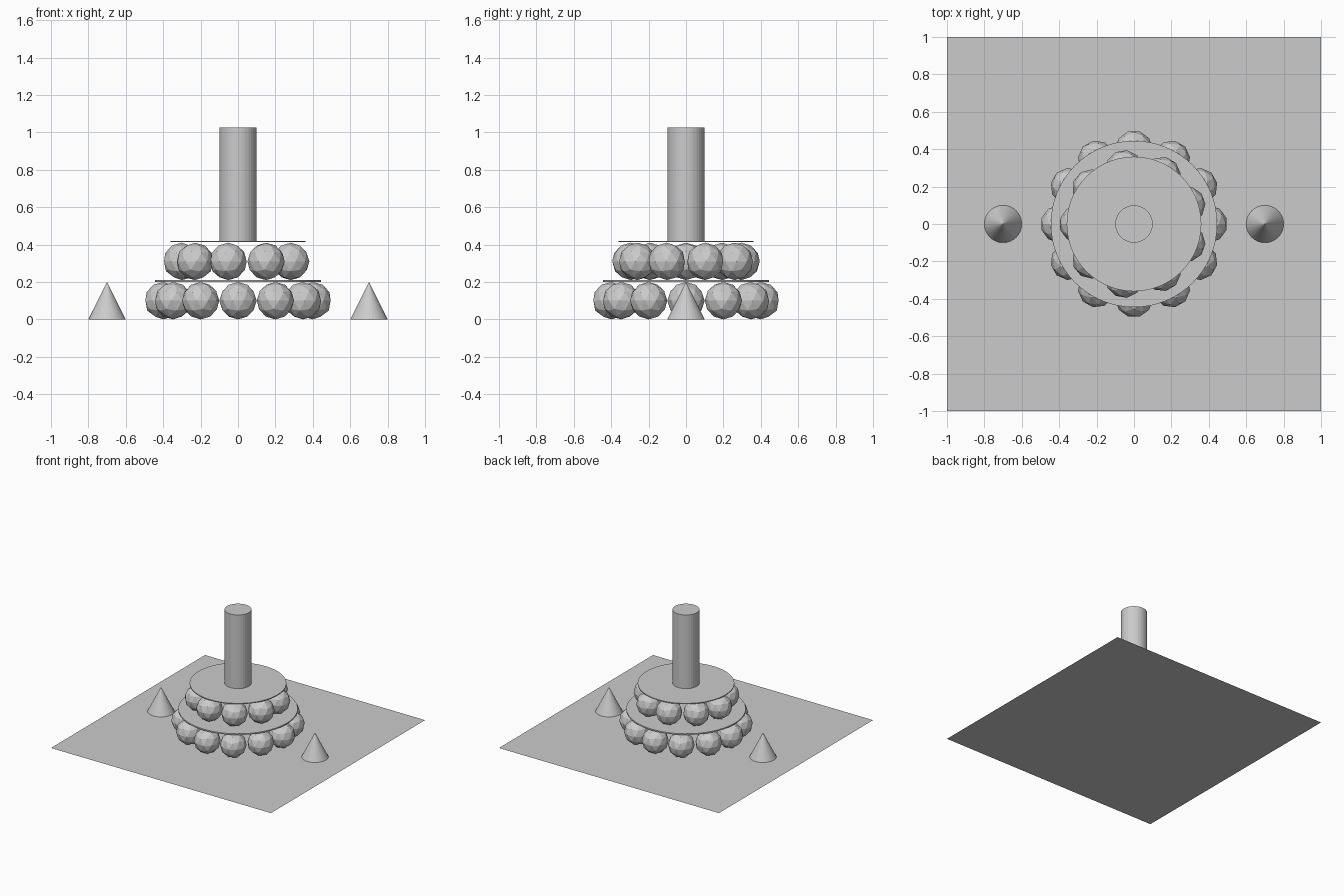
import bpy
from math import sin, cos, radians

if "Cube" in bpy.data.objects:
    bpy.data.objects.remove(bpy.data.objects["Cube"])


def ring(name, count, radius, z, start):
    # ring of faceted balls, each turned to follow the ring
    for i in range(count):
        a = radians(start) + radians(360) * i / count
        bpy.ops.mesh.primitive_ico_sphere_add(
            subdivisions=2, radius=0.1,
            location=(radius * cos(a), radius * sin(a), z),
            rotation=(0, 0, a))
        bpy.context.object.name = f"{name}_{i + 1}"


def disc(name, radius, z0, z1, sides, smooth=True):
    bpy.ops.mesh.primitive_cylinder_add(
        vertices=sides, radius=radius, depth=z1 - z0,
        location=(0, 0, (z0 + z1) / 2))
    bpy.context.object.name = name
    if smooth:
        bpy.ops.object.shade_smooth_by_angle()


# flat base sheet
bpy.ops.mesh.primitive_plane_add(size=2)
bpy.context.object.name = "base_sheet"

# lower tier
ring("lower_ball", 12, 0.4, 0.1, 0)
disc("lower_plate", 0.445, 0.2, 0.21, 64)

# upper tier
ring("upper_ball", 9, 0.3, 0.31, 180)
disc("upper_plate", 0.36, 0.413, 0.42, 64)

# central column
disc("column", 0.1, 0.42, 1.025, 32, smooth=False)

# side cones
for side, x in (("left", -0.7), ("right", 0.7)):
    bpy.ops.mesh.primitive_cone_add(
        vertices=32, radius1=0.1, depth=0.2, location=(x, 0, 0.1))
    bpy.context.object.name = f"{side}_cone"
